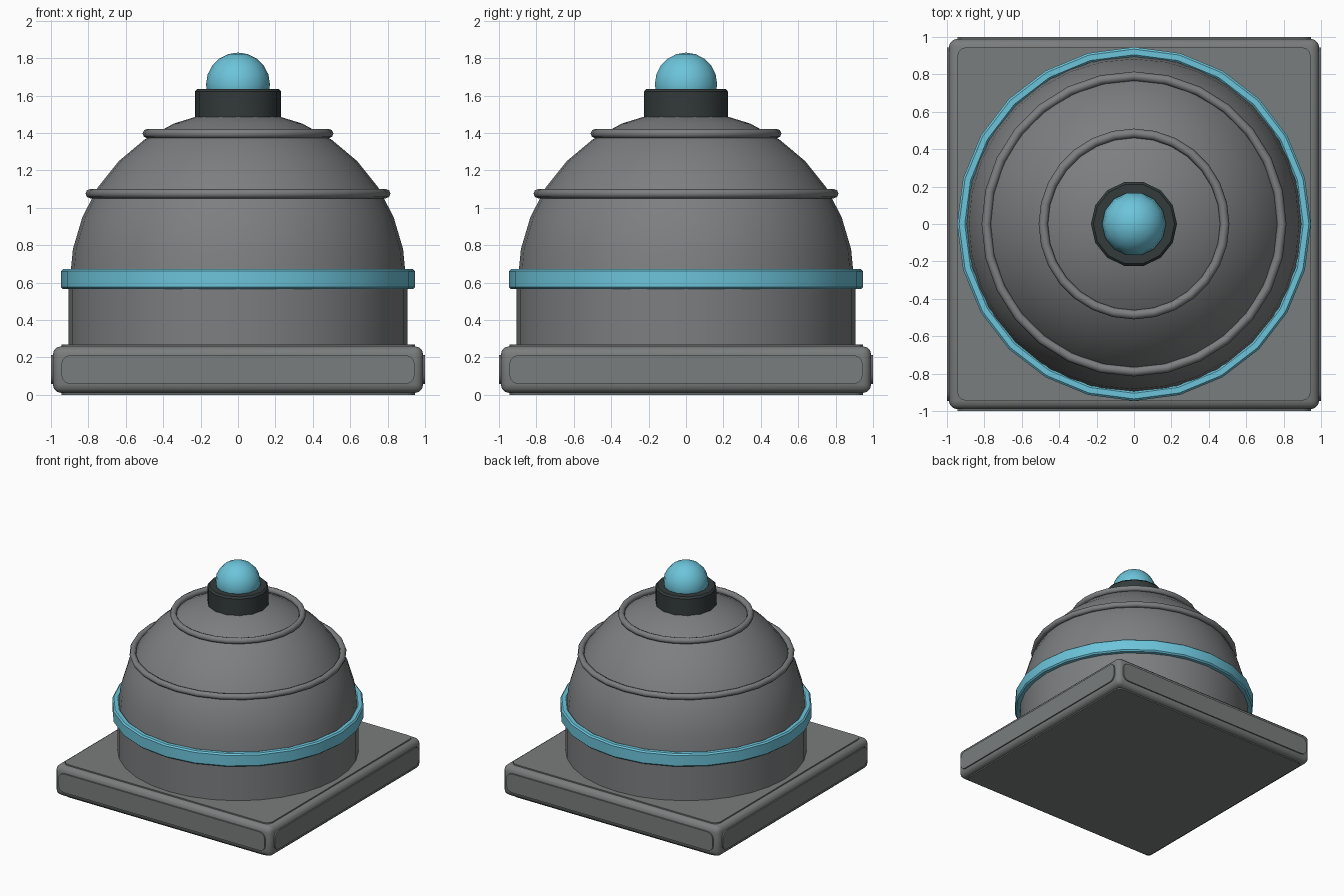
import bpy, bmesh, math

if "Cube" in bpy.data.objects:
    bpy.data.objects.remove(bpy.data.objects["Cube"])


def material(name, rgb):
    m = bpy.data.materials.new(name)
    m.diffuse_color = (*rgb, 1)
    m.use_nodes = True
    m.node_tree.nodes["Principled BSDF"].inputs["Base Color"].default_value = m.diffuse_color
    return m


GREY = material("dome_grey", (0.205, 0.21, 0.215))
BASE = material("base_grey", (0.195, 0.205, 0.205))
BLUE = material("light_blue", (0.15, 0.55, 0.70))
DARK = material("dark_collar", (0.033, 0.043, 0.043))


def finish(name, bm, mat, angle=35):
    bmesh.ops.recalc_face_normals(bm, faces=bm.faces)
    me = bpy.data.meshes.new(name)
    bm.to_mesh(me)
    bm.free()
    me.materials.append(mat)
    ob = bpy.data.objects.new(name, me)
    bpy.context.collection.objects.link(ob)
    bpy.ops.object.select_all(action='DESELECT')
    ob.select_set(True)
    bpy.context.view_layer.objects.active = ob
    bpy.ops.object.shade_smooth_by_angle(angle=math.radians(angle))
    return ob


def lathe(name, profile, sides, mat, closed=False, angle=35):
    """Spin (radius, z) points round the z axis; radius 0 makes a pole."""
    bm = bmesh.new()
    rings = []
    for r, z in profile:
        if r < 1e-5:
            rings.append([bm.verts.new((0, 0, z))] * sides)
        else:
            rings.append([bm.verts.new((r * math.cos(2 * math.pi * i / sides),
                                        r * math.sin(2 * math.pi * i / sides), z))
                          for i in range(sides)])
    pairs = list(zip(rings, rings[1:])) + ([(rings[-1], rings[0])] if closed else [])
    for a, b in pairs:
        for i in range(sides):
            j = (i + 1) % sides
            quad = list(dict.fromkeys((a[i], a[j], b[j], b[i])))
            bm.faces.new(quad)
    return finish(name, bm, mat, angle)


def box(name, size, centre, mat, bevel, segments, axis=None):
    """Bevelled box; with an axis only the edges along that axis are rounded."""
    bm = bmesh.new()
    bmesh.ops.create_cube(bm, size=1)
    for v in bm.verts:
        v.co = [v.co[k] * size[k] + centre[k] for k in range(3)]
    edges = [e for e in bm.edges if axis is None
             or abs(e.verts[0].co[axis] - e.verts[1].co[axis]) > 1e-4]
    bmesh.ops.bevel(bm, geom=edges, offset=bevel, segments=segments,
                    profile=0.5, affect='EDGES')
    return finish(name, bm, mat)


# square base slab with slightly raised rounded panels on each side
box("base_slab", (1.98, 1.98, 0.25), (0, 0, 0.135), BASE, 0.045, 3)
panel = (1.89, 1.89, 0.155)
for axis, label in enumerate(("side_panels", "front_back_panels", "top_bottom_panels")):
    size = list(panel)
    size[axis] = 0.27 if axis == 2 else 2.0
    box("base_" + label, size, (0, 0, 0.135), BASE, 0.05, 3, axis)

# drum and dome
dome = [(0.9 * math.cos(math.radians(a)), 0.6 + 0.92 * math.sin(math.radians(a)))
        for a in [i * 11.25 for i in range(8)]] + [(0, 1.52)]
lathe("dome_body", [(0, 0.2), (0.905, 0.2), (0.905, 0.6)] + dome, 32, GREY)

# blue hoop
lathe("blue_hoop", [(0.895, 0.565), (0.935, 0.565), (0.946, 0.576), (0.946, 0.662),
                    (0.935, 0.673), (0.905, 0.673), (0.895, 0.663)],
      24, BLUE, closed=True, angle=30)

# raised rims round the dome
for name, major, z in (("lower_rim", 0.79, 1.076), ("upper_rim", 0.485, 1.397)):
    tube = [(major + 0.025 * math.cos(math.pi * k / 4),
             z + 0.025 * math.sin(math.pi * k / 4)) for k in range(8)]
    lathe(name, tube, 28, GREY, closed=True, angle=50)

# dark collar and lamp
lathe("lamp_collar", [(0, 1.44), (0.23, 1.44), (0.23, 1.622), (0.217, 1.636), (0, 1.636)],
      14, DARK, angle=30)
lamp = [(0.171 * math.cos(math.radians(a)), 1.66 + 0.17 * math.sin(math.radians(a)))
        for a in range(-90, 91, 18)]
lamp[0], lamp[-1] = (0, 1.49), (0, 1.83)
lathe("lamp", lamp, 14, BLUE, angle=40)
